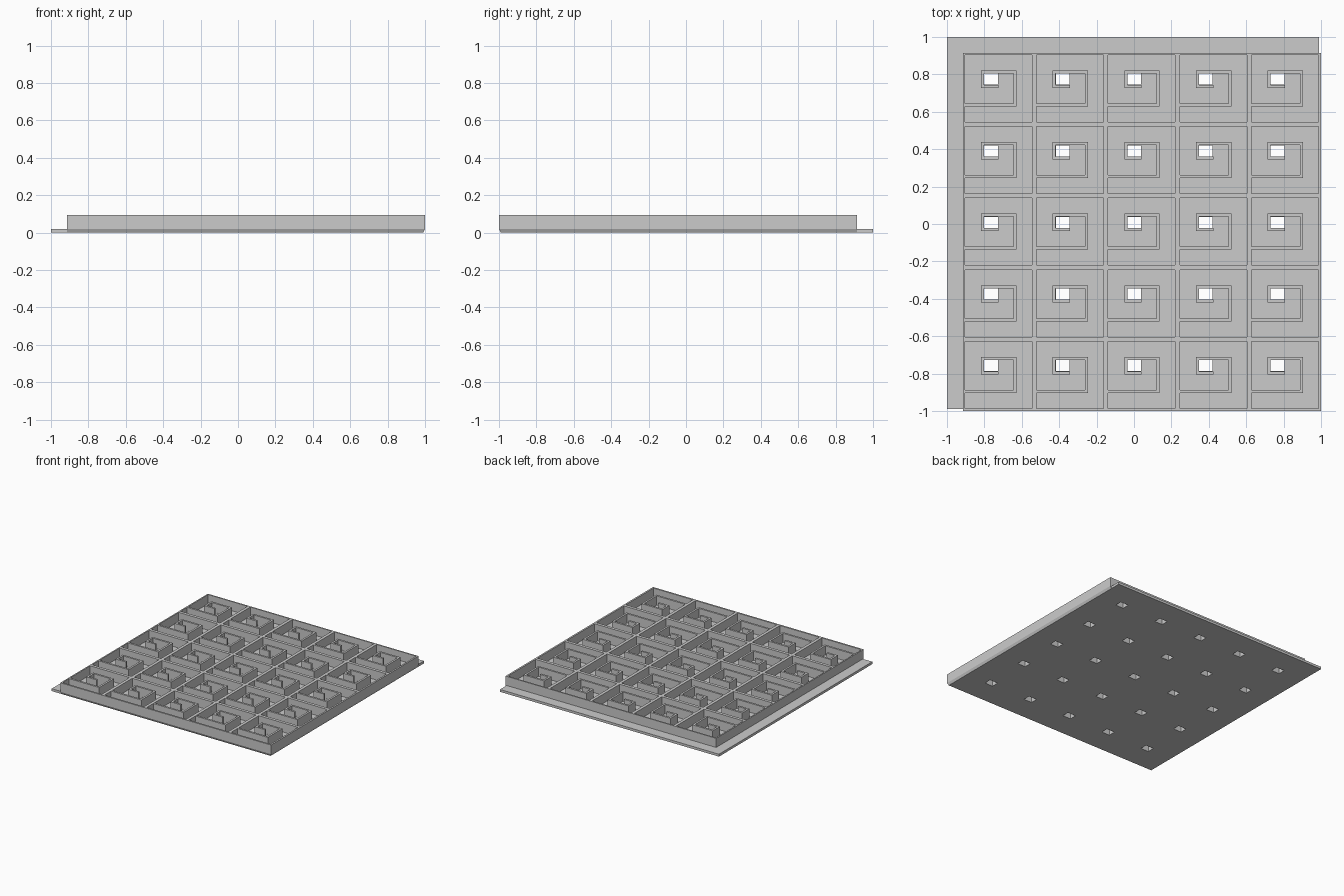
import bpy
import bmesh

cube = bpy.data.objects.get("Cube")
if cube:
    bpy.data.objects.remove(cube, do_unlink=True)

BRIM_Z, TOP_Z = 0.02, 0.095
COUNT, START, PITCH, CELL = 5, 0.904, 0.383, 0.358

grey = bpy.data.materials.new("plain_grey")
grey.use_nodes = True
grey.diffuse_color = (0.6, 0.6, 0.6, 1)
grey.node_tree.nodes["Principled BSDF"].inputs["Base Color"].default_value = grey.diffuse_color


def loft(bm, rings):
    """Closed solid through rings of equal point count."""
    loops = [[bm.verts.new(p) for p in ring] for ring in rings]
    n = len(loops[0])
    for low, high in zip(loops, loops[1:]):
        for i in range(n):
            j = (i + 1) % n
            bm.faces.new((low[i], low[j], high[j], high[i]))
    bm.faces.new(loops[0][::-1])
    bm.faces.new(loops[-1])


def rect(x0, x1, y0, y1, z):
    return [(x0, y0, z), (x1, y0, z), (x1, y1, z), (x0, y1, z)]


def make_object(name, solids):
    bm = bmesh.new()
    for rings in solids:
        loft(bm, rings)
    bmesh.ops.recalc_face_normals(bm, faces=bm.faces)
    mesh = bpy.data.meshes.new(name)
    bm.to_mesh(mesh)
    bm.free()
    mesh.materials.append(grey)
    obj = bpy.data.objects.new(name, mesh)
    bpy.context.collection.objects.link(obj)
    return obj


def combine(target, tool, operation):
    """Apply a boolean and hide the helper."""
    mod = target.modifiers.new(tool.name, 'BOOLEAN')
    mod.operation = operation
    mod.solver = 'EXACT'
    mod.object = tool
    tool.hide_render = True
    bpy.context.view_layer.objects.active = target
    bpy.ops.object.modifier_apply(modifier=mod.name)
    bpy.data.objects.remove(tool, do_unlink=True)


# Thin base plate with a brim on the left and back sides
panel = make_object("spiral_cell_panel", [
    [rect(-1, 0.99, -0.99, 1, 0), rect(-1, 0.99, -0.99, 1, BRIM_Z)]])

# Raised block, chamfered under its two outer edges
block = make_object("raised_block", [[
    rect(-0.915, 0.99, -0.99, 0.915, 0),
    rect(-0.915, 1, -1, 0.915, BRIM_Z),
    rect(-0.915, 1, -1, 0.915, TOP_Z)]])
combine(panel, block, 'UNION')

# Pocket outline: a square cell leaving a spiral wall joined to one side
OUTLINE = [(0, 0), (CELL, 0), (CELL, CELL), (0, CELL),
           (0, .275), (.275, .275), (.275, .083), (.086, .083),
           (.086, .176), (.179, .176), (.179, .160), (.102, .160),
           (.102, .099), (.259, .099), (.259, .259), (0, .259)]

pockets, holes = [], []
for row in range(COUNT):
    for col in range(COUNT):
        x, y = -START + col * PITCH, START - row * PITCH
        pockets.append([[(x + u, y - v, z) for u, v in OUTLINE]
                        for z in (BRIM_Z, TOP_Z + 0.05)])
        holes.append([rect(x + .103, x + .176, y - .159, y - .100, z)
                      for z in (-0.05, 0.05)])

# Cut the spiral channels, then the drain holes at their centres
combine(panel, make_object("spiral_pockets", pockets), 'DIFFERENCE')
combine(panel, make_object("drain_holes", holes), 'DIFFERENCE')
